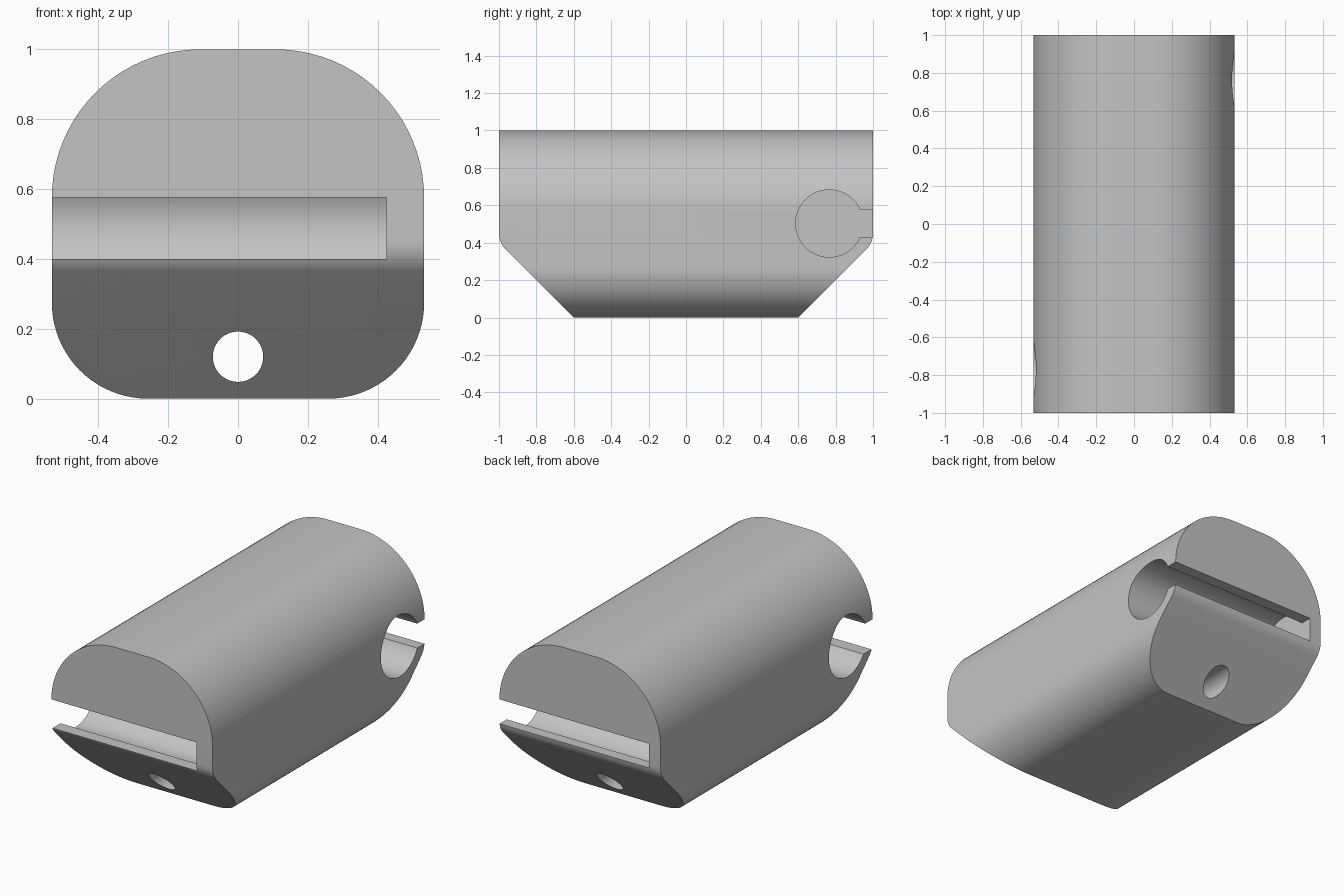
import bpy
import bmesh
from math import cos, sin, pi, asin, radians
from mathutils import Vector

cube = bpy.data.objects.get("Cube")
if cube:
    bpy.data.objects.remove(cube, do_unlink=True)

grey = bpy.data.materials.new("plain grey")
grey.use_nodes = True
colour = (0.55, 0.55, 0.55, 1)
grey.diffuse_color = colour
grey.node_tree.nodes["Principled BSDF"].inputs["Base Color"].default_value = colour


def arc(u, v, r, start, end, steps=20):
    angles = [start + (end - start) * i / steps for i in range(steps + 1)]
    return [(u + r * cos(a), v + r * sin(a)) for a in angles]


def prism(name, profile, axis, low, high):
    """Extrude a flat profile along the x or y axis."""
    bm = bmesh.new()
    if axis == "x":
        verts = [bm.verts.new((low, u, v)) for u, v in profile]
        shift = Vector((high - low, 0, 0))
    else:
        verts = [bm.verts.new((u, low, v)) for u, v in profile]
        shift = Vector((0, high - low, 0))
    face = bm.faces.new(verts)
    result = bmesh.ops.extrude_face_region(bm, geom=[face], use_keep_orig=True)
    moved = [g for g in result["geom"] if isinstance(g, bmesh.types.BMVert)]
    bmesh.ops.translate(bm, vec=shift, verts=moved)
    bmesh.ops.recalc_face_normals(bm, faces=bm.faces)
    mesh = bpy.data.meshes.new(name)
    bm.to_mesh(mesh)
    bm.free()
    mesh.materials.append(grey)
    obj = bpy.data.objects.new(name, mesh)
    bpy.context.collection.objects.link(obj)
    return obj


def carve(target, cutter, operation="DIFFERENCE"):
    cutter.hide_render = True
    mod = target.modifiers.new("cut", "BOOLEAN")
    mod.operation = operation
    mod.solver = "EXACT"
    mod.object = cutter
    bpy.context.view_layer.objects.active = target
    bpy.ops.object.modifier_apply(modifier=mod.name)
    bpy.data.objects.remove(cutter, do_unlink=True)


def keyhole(side, low, high):
    """Round bore with a slot reaching the end face on the given side."""
    r, y, z = 0.18, 0.766, 0.503
    ring = arc(y, z, r, asin((high - z) / r), 2 * pi + asin((low - z) / r), 64)
    points = ring + [(1.2, low), (1.2, high)]
    return [(side * u, v) for u, v in points]


# Rounded block: large radius above, smaller radius below
half, top_r, low_r = 0.533, 0.425, 0.275
section = (arc(half - top_r, 1 - top_r, top_r, 0, pi / 2)
           + arc(top_r - half, 1 - top_r, top_r, pi / 2, pi)
           + arc(low_r - half, low_r, low_r, pi, 1.5 * pi)
           + arc(half - low_r, low_r, low_r, 1.5 * pi, 2 * pi))
body = prism("slotted_block", section, "y", -1.1, 1.1)

# Sloping lower ends blended into the upright end faces
front_edge = arc(-0.88, 0.45, 0.12, pi, radians(225), 8) + [(-0.5, -0.1)]
back_edge = [(-u, v) for u, v in reversed(front_edge)]
outline = [(-1, 1.1)] + front_edge + back_edge + [(1, 1.1)]
carve(body, prism("end_trim", outline, "x", -0.7, 0.7), "INTERSECT")

# Blind keyhole channels entering from opposite sides
carve(body, prism("front_channel", keyhole(-1, 0.40, 0.576), "x", -0.7, 0.425))
carve(body, prism("back_channel", keyhole(1, 0.43, 0.576), "x", -0.455, 0.7))

# Small lengthwise bore
bore = arc(0, 0.12, 0.072, 0, 2 * pi, 48)[:-1]
carve(body, prism("lower_bore", bore, "y", -1.2, 1.2))

bpy.ops.object.select_all(action="DESELECT")
body.select_set(True)
bpy.context.view_layer.objects.active = body
bpy.ops.object.shade_smooth_by_angle(angle=radians(25))
